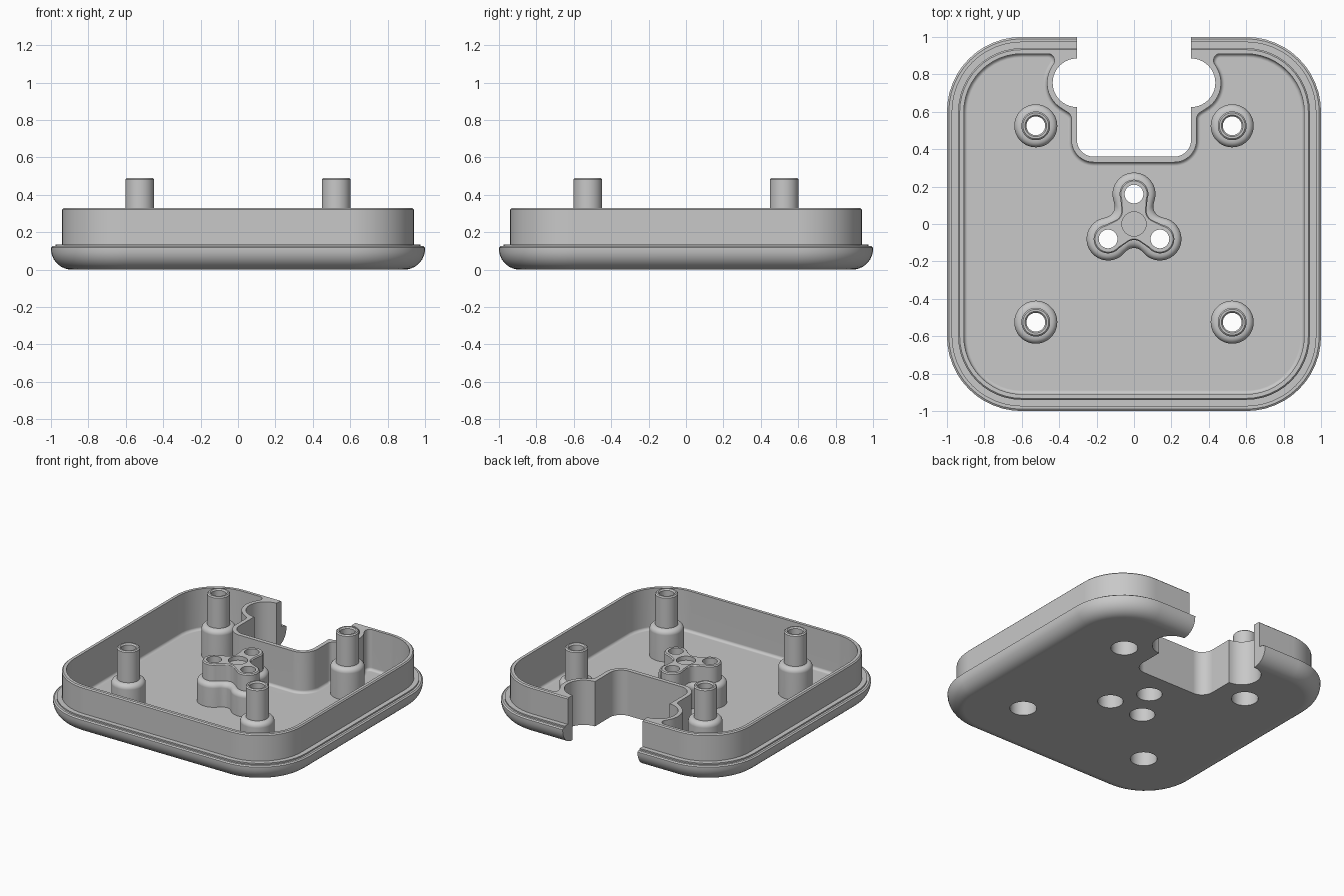
import bpy, bmesh, math
from mathutils import Vector

old = bpy.data.objects.get("Cube")
if old:
    bpy.data.objects.remove(old, do_unlink=True)

grey = bpy.data.materials.new("plain_grey")
grey.use_nodes = True
grey.diffuse_color = (0.58, 0.58, 0.58, 1)
grey.node_tree.nodes["Principled BSDF"].inputs["Base Color"].default_value = grey.diffuse_color


def outline(corners, steps=12):
    """Closed outline from (x, y, fillet radius) corners."""
    pts = []
    for i, (x, y, r) in enumerate(corners):
        p = Vector((x, y))
        if r == 0:
            pts.append(p)
            continue
        a = Vector(corners[i - 1][:2]) - p
        b = Vector(corners[(i + 1) % len(corners)][:2]) - p
        half = a.angle(b) / 2
        t = min(r / math.tan(half), 0.9 * a.length, 0.9 * b.length)
        a.normalize()
        b.normalize()
        c = p + (a + b).normalized() * t / math.cos(half)
        v, w = p + a * t - c, p + b * t - c
        sweep = math.pi - 2 * half
        for k in range(steps + 1):
            s = k / steps
            pts.append(c + (v * math.sin((1 - s) * sweep) + w * math.sin(s * sweep)) / math.sin(sweep))
    return pts


def arc(cx, cy, r, start, end, n):
    angles = [math.radians(start + (end - start) * k / n) for k in range(n + 1)]
    return [(cx + r * math.cos(a), cy + r * math.sin(a), 0) for a in angles]


def mirrored(half):
    return half + [(-x, y, r) for x, y, r in reversed(half)]


def inset(pts, d):
    """Move a counter-clockwise outline inwards."""
    out = []
    for i, p in enumerate(pts):
        a = (p - pts[i - 1]).normalized()
        b = (pts[(i + 1) % len(pts)] - p).normalized()
        n = Vector((-a.y - b.y, a.x + b.x)).normalized()
        out.append(p + n * d / max(0.5, n.dot(Vector((-a.y, a.x)))))
    return out


def loft(name, layers, closed=False):
    """Skin outlines stacked as (points, z); closed joins last to first."""
    bm = bmesh.new()
    rings = [[bm.verts.new((p[0], p[1], z)) for p in pts] for pts, z in layers]
    pairs = list(zip(rings, rings[1:]))
    if closed:
        pairs.append((rings[-1], rings[0]))
    else:
        bm.faces.new(rings[0])
        bm.faces.new(rings[-1])
    for lo, hi in pairs:
        for i in range(len(lo)):
            bm.faces.new((lo[i - 1], lo[i], hi[i], hi[i - 1]))
    bmesh.ops.recalc_face_normals(bm, faces=bm.faces)
    mesh = bpy.data.meshes.new(name)
    bm.to_mesh(mesh)
    bm.free()
    mesh.materials.append(grey)
    ob = bpy.data.objects.new(name, mesh)
    bpy.context.collection.objects.link(ob)
    return ob


def circle(x, y, r, n=48):
    return arc(x, y, r, 0, 360 - 360 / n, n - 1)


def cylinder(x, y, r, z0, z1):
    return loft("cutter", [(circle(x, y, r), z0), (circle(x, y, r), z1)])


def activate(ob):
    bpy.ops.object.select_all(action='DESELECT')
    ob.select_set(True)
    bpy.context.view_layer.objects.active = ob


def cut(ob, cutter):
    cutter.hide_render = True
    mod = ob.modifiers.new("cut", 'BOOLEAN')
    mod.operation = 'DIFFERENCE'
    mod.solver = 'EXACT'
    mod.object = cutter
    activate(ob)
    bpy.ops.object.modifier_apply(modifier=mod.name)
    bpy.data.objects.remove(cutter, do_unlink=True)


def smooth(ob):
    """Smooth shading that keeps sharp edges and large flats flat."""
    activate(ob)
    bpy.ops.object.shade_smooth_by_angle(angle=math.radians(30))
    ob.modifiers.new("flat_faces", 'WEIGHTED_NORMAL').keep_sharp = True


FLOOR = 0.03

# Tray shell: rounded underside, stepped lip, upright wall
profile = [(0.89 + x, 0.11 + z) for x, z, _ in arc(0, 0, 0.11, -90, 0, 9)]
profile += [(1.0, 0.118), (0.99, 0.125), (0.975, 0.125), (0.975, 0.135),
            (0.94, 0.135), (0.94, 0.322), (0.932, 0.33)]
tray = loft("tray", [(outline([(h, -h, h - 0.6), (h, h, h - 0.6),
                               (-h, h, h - 0.6), (-h, -h, h - 0.6)]), z) for h, z in profile])

# Hollow inside, following the notch, with a filleted floor edge
cavity = outline(mirrored([(0.91, -0.91, 0.31), (0.91, 0.91, 0.31), (0.40, 0.91, 0.035)]
                          + arc(0.305, 0.755, 0.16, 35, -60, 14)
                          + [(0.335, 0.585, 0.04), (0.335, 0.33, 0.12)]))
f = 0.02
fillet = [(inset(cavity, f - x), FLOOR + f + z) for x, z, _ in arc(0, 0, f, -90, 0, 4)]
cut(tray, loft("cavity_cutter", fillet + [(cavity, 0.5)]))

# Notch through the back edge with a round bulge on each side
notch = outline(mirrored([(0.305, 0.36, 0.09)] + arc(0.305, 0.755, 0.13, -90, 90, 20)
                         + [(0.305, 1.1, 0)]))
cut(tray, loft("notch_cutter", [(notch, -0.1), (notch, 0.5)]))

# Screw holes in the floor
corners = [(x, y) for x in (-0.525, 0.525) for y in (-0.525, 0.525)]
lobes = [(0.16 * math.cos(math.radians(a)), 0.16 * math.sin(math.radians(a))) for a in (90, 210, 330)]
for x, y in corners:
    cut(tray, cylinder(x, y, 0.09, -0.1, 0.2))
for x, y in lobes:
    cut(tray, cylinder(x, y, 0.085, -0.1, 0.2))
smooth(tray)

# Corner posts: wide foot with a domed shoulder, slim hollow top, counterbored below
shoulder = [(x, z) for x, z, _ in arc(0, 0, 0.035, 0, 90, 5)]
post = [(0.09, FLOOR - 0.003), (0.115, FLOOR - 0.003)]
post += [(0.08 + x, 0.225 + z) for x, z in shoulder]
post += [(0.077, 0.26), (0.077, 0.482), (0.069, 0.49),
         (0.058, 0.49), (0.05, 0.48), (0.05, 0.17), (0.09, 0.17)]
for x, y in corners:
    side = ("back" if y > 0 else "front") + ("_left" if x > 0 else "_right")
    smooth(loft(side + "_post", [(circle(x, y, r), z) for r, z in post], closed=True))


# Centre cluster: three joined posts around a shallow recess
def trefoil(r, neck):
    pts = []
    for (x, y), a in zip(lobes, (90, 210, 330)):
        pts += arc(x, y, r, a - 110, a + 110, 28)
        b = math.radians(a + 60)
        pts.append((neck * math.cos(b), neck * math.sin(b), 0.06))
    return outline(pts)


layers = [(0.115, 0.105, FLOOR - 0.003)]
layers += [(0.08 + x, 0.075 + 0.86 * x, 0.17 + z) for x, z in shoulder]
layers += [(0.077, 0.072, 0.205), (0.077, 0.072, 0.322), (0.07, 0.068, 0.33)]
cluster = loft("centre_cluster", [(trefoil(r, n), z) for r, n, z in layers])
for x, y in lobes:
    cut(cluster, cylinder(x, y, 0.05, -0.1, 0.5))
    cut(cluster, cylinder(x, y, 0.085, -0.1, 0.14))
cut(cluster, cylinder(0, 0, 0.065, 0.3, 0.5))
smooth(cluster)
